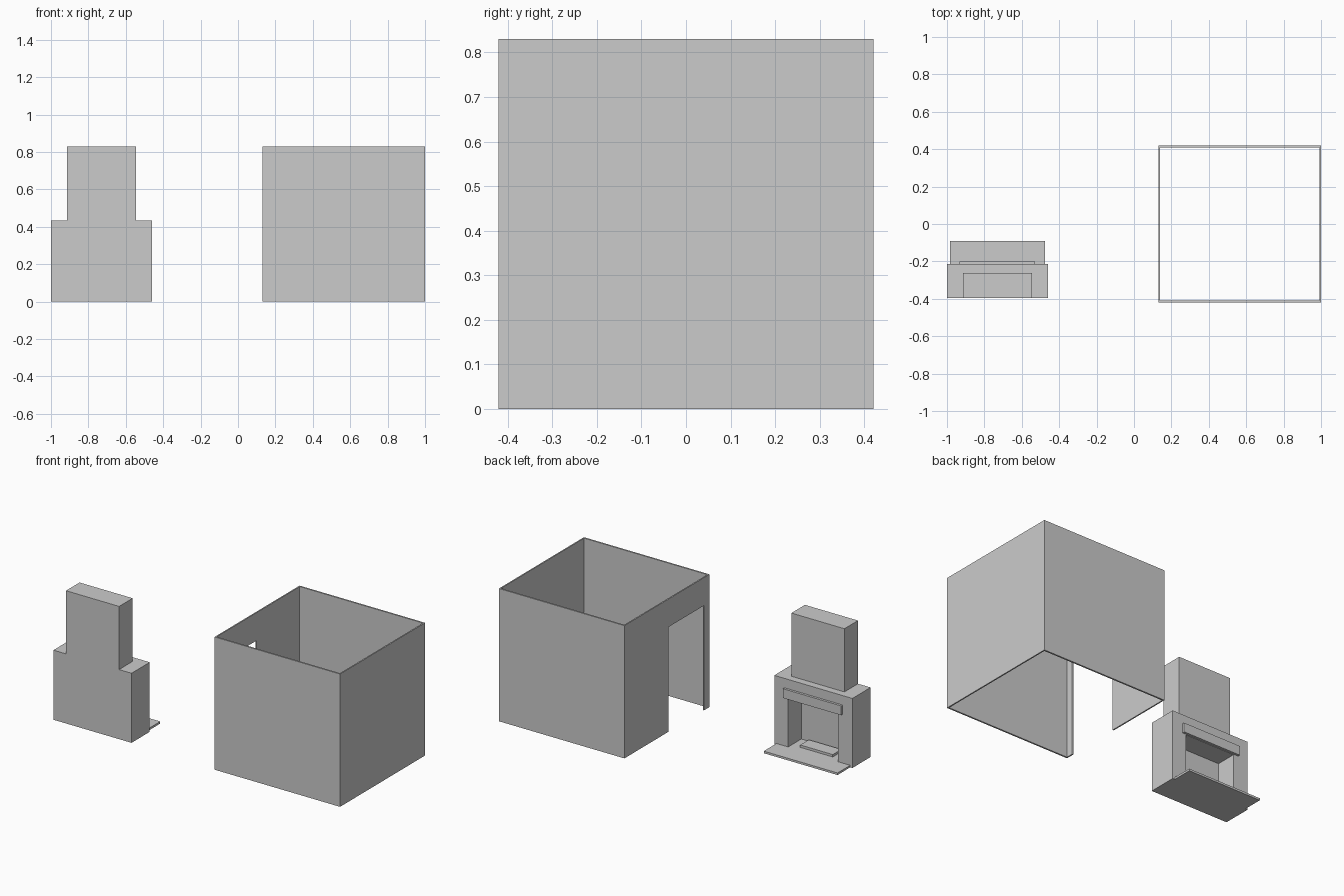
import bpy
import bmesh

if "Cube" in bpy.data.objects:
    bpy.data.objects.remove(bpy.data.objects["Cube"])


def box(name, x, y, z):
    """Axis-aligned box from (min, max) ranges."""
    bm = bmesh.new()
    bmesh.ops.create_cube(bm, size=1)
    for v in bm.verts:
        v.co = [r[0] if c < 0 else r[1] for c, r in zip(v.co, (x, y, z))]
    mesh = bpy.data.meshes.new(name)
    bm.to_mesh(mesh)
    bm.free()
    obj = bpy.data.objects.new(name, mesh)
    bpy.context.collection.objects.link(obj)
    return obj


def cut(obj, x, y, z):
    """Subtract a box from obj and discard the cutter."""
    cutter = box("cutter", x, y, z)
    cutter.hide_render = True
    mod = obj.modifiers.new("cut", 'BOOLEAN')
    mod.operation = 'DIFFERENCE'
    mod.solver = 'EXACT'
    mod.object = cutter
    bpy.context.view_layer.objects.active = obj
    bpy.ops.object.modifier_apply(modifier=mod.name)
    bpy.data.objects.remove(cutter, do_unlink=True)


# Room: four thin walls, open above and below, doorway in the left wall
walls = box("room_walls", (0.132, 1.0), (-0.42, 0.42), (0, 0.83))
cut(walls, (0.14, 0.992), (-0.41, 0.41), (-0.1, 1.0))
cut(walls, (0.05, 0.2), (-0.366, -0.017), (-0.1, 0.655))

# Fireplace surround with firebox opening facing the back
surround = box("fireplace_surround", (-1.0, -0.46), (-0.395, -0.215), (0, 0.435))
cut(surround, (-0.9, -0.556), (-0.345, 0), (-0.1, 0.315))

# Chimney, mantel, hearth slab and the small plate in the firebox
box("chimney", (-0.913, -0.546), (-0.395, -0.261), (0.435, 0.83))
box("mantel", (-0.933, -0.53), (-0.215, -0.2), (0.318, 0.376))
box("hearth_slab", (-0.985, -0.475), (-0.345, -0.09), (0, 0.013))
box("fire_grate", (-0.84, -0.615), (-0.335, -0.25), (0.013, 0.028))
